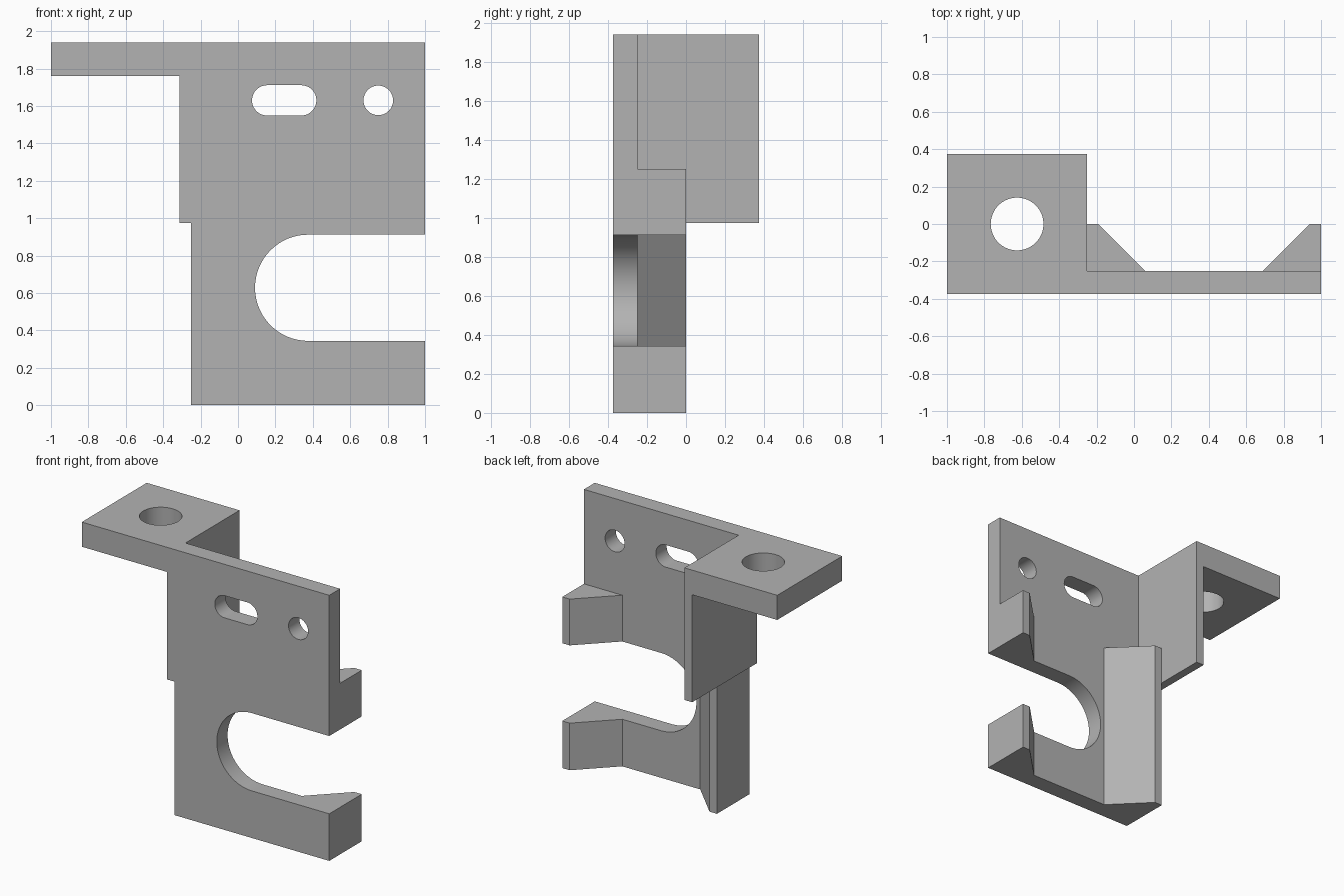
import bpy, bmesh
from math import pi, cos, sin
from mathutils import Vector

cube = bpy.data.objects.get("Cube")
if cube:
    bpy.data.objects.remove(cube)

steel = bpy.data.materials.new("plain grey")
steel.use_nodes = True
GREY = (0.45, 0.45, 0.45, 1)
steel.diffuse_color = GREY
steel.node_tree.nodes["Principled BSDF"].inputs["Base Color"].default_value = GREY

FRONT, BACK, PLATE_BACK = -0.375, 0.375, -0.25
TOP, TAB_BOTTOM, WING_BOTTOM, RIB_TOP = 1.94, 1.76, 0.975, 1.25


def prism(name, outline, start, end, axis):
    """Extrude a 2D outline along y (outline in x, z) or z (outline in x, y)."""
    def place(a, b, depth):
        return (a, depth, b) if axis == "y" else (a, b, depth)
    bm = bmesh.new()
    face = bm.faces.new([bm.verts.new(place(a, b, start)) for a, b in outline])
    new = bmesh.ops.extrude_face_region(bm, geom=[face])["geom"]
    bmesh.ops.translate(bm, vec=Vector(place(0, 0, end - start)),
                        verts=[v for v in new if isinstance(v, bmesh.types.BMVert)])
    bmesh.ops.recalc_face_normals(bm, faces=bm.faces)
    mesh = bpy.data.meshes.new(name)
    bm.to_mesh(mesh)
    bm.free()
    mesh.materials.append(steel)
    obj = bpy.data.objects.new(name, mesh)
    bpy.context.collection.objects.link(obj)
    return obj


def rect(x0, x1, b0, b1):
    return [(x0, b0), (x1, b0), (x1, b1), (x0, b1)]


def slot(x0, x1, b, r, steps=32):
    """Rounded slot outline whose end arcs are centred at x0 and x1."""
    arcs = [(x1, -pi / 2), (x0, pi / 2)]
    return [(x + r * cos(a + pi * i / steps), b + r * sin(a + pi * i / steps))
            for x, a in arcs for i in range(steps + 1)]


def circle(x, b, r, steps=64):
    return [(x + r * cos(2 * pi * i / steps), b + r * sin(2 * pi * i / steps))
            for i in range(steps)]


def combine(target, other, operation):
    other.hide_render = True
    mod = target.modifiers.new(operation, "BOOLEAN")
    mod.operation, mod.solver, mod.object = operation, "EXACT", other
    bpy.context.view_layer.objects.active = target
    bpy.ops.object.modifier_apply(modifier=mod.name)
    bpy.data.objects.remove(other)


# Front plate with the stepped left edge
bracket = prism("bracket", [(-0.25, 0), (1, 0), (1, TOP), (-1, TOP), (-1, TAB_BOTTOM),
                            (-0.3125, TAB_BOTTOM), (-0.3125, WING_BOTTOM),
                            (-0.25, WING_BOTTOM)], FRONT, PLATE_BACK, "y")

# Top tab, side wing and the two bevelled ribs
inside = PLATE_BACK - 0.05
left_rib = [(-0.25, inside), (0.06, inside), (0.06, PLATE_BACK), (-0.19, 0), (-0.25, 0)]
right_rib = [(0.75 - x, y) for x, y in left_rib]
for part in (
    prism("top_tab", rect(-1, -0.25, inside, BACK), TAB_BOTTOM, TOP, "z"),
    prism("side_wing", rect(-0.3125, -0.25, inside, BACK), WING_BOTTOM, TOP, "z"),
    prism("left_rib", left_rib, 0, RIB_TOP, "z"),
    prism("right_rib", right_rib, 0, RIB_TOP, "z"),
):
    combine(bracket, part, "UNION")

# Open side slot, small slot, round hole and tab hole
for cutter in (
    prism("side_slot_cutter", slot(0.375, 1.5, 0.628, 0.284), -0.5, 0.5, "y"),
    prism("small_slot_cutter", slot(0.156, 0.338, 1.63, 0.081), -0.5, 0, "y"),
    prism("round_hole_cutter", circle(0.75, 1.63, 0.079), -0.5, 0, "y"),
    prism("tab_hole_cutter", circle(-0.625, 0, 0.141), 1.6, 2.1, "z"),
):
    combine(bracket, cutter, "DIFFERENCE")

# Merge flat regions and smooth the curved walls
bm = bmesh.new()
bm.from_mesh(bracket.data)
bmesh.ops.remove_doubles(bm, verts=bm.verts, dist=0.0001)
bmesh.ops.dissolve_limit(bm, angle_limit=0.01, verts=bm.verts, edges=bm.edges)
bm.to_mesh(bracket.data)
bm.free()
bpy.ops.object.select_all(action="DESELECT")
bracket.select_set(True)
bpy.context.view_layer.objects.active = bracket
bpy.ops.object.shade_smooth_by_angle(angle=0.5)
